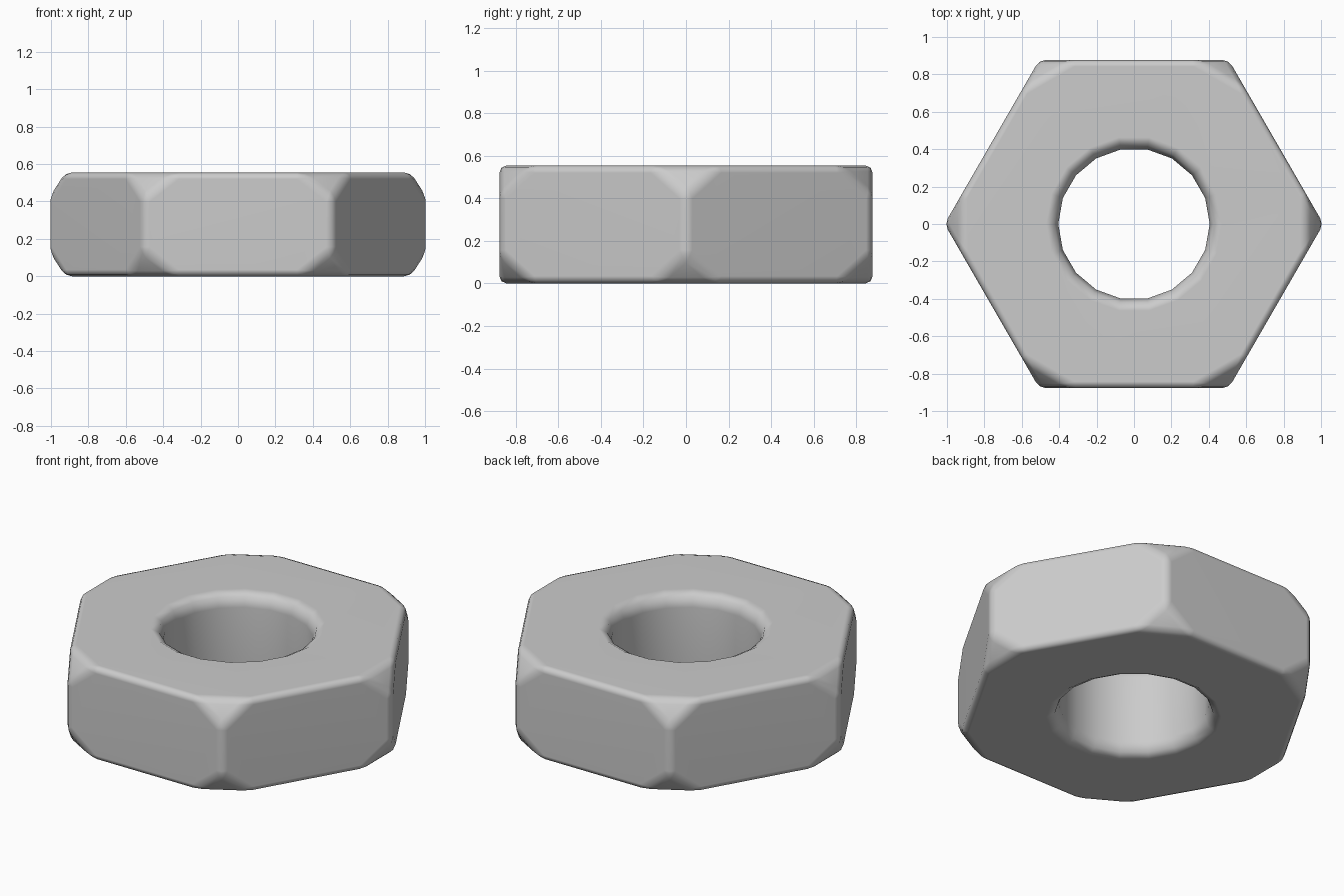
import bpy, bmesh
from math import cos, sin, radians, pi

if "Cube" in bpy.data.objects:
    bpy.data.objects.remove(bpy.data.objects["Cube"], do_unlink=True)

HEIGHT, CORNER_R, HOLE_R, SIDES = 0.555, 1.013, 0.405, 18

steel = bpy.data.materials.new("grey steel")
steel.use_nodes = True
steel.diffuse_color = (0.6, 0.6, 0.6, 1)
steel.node_tree.nodes["Principled BSDF"].inputs["Base Color"].default_value = (0.6, 0.6, 0.6, 1)


def add_object(name, bm):
    bmesh.ops.recalc_face_normals(bm, faces=bm.faces)
    mesh = bpy.data.meshes.new(name)
    bm.to_mesh(mesh)
    bm.free()
    mesh.materials.append(steel)
    obj = bpy.data.objects.new(name, mesh)
    bpy.context.collection.objects.link(obj)
    return obj


# Hexagonal body with its corners cut at a slant, top and bottom
bm = bmesh.new()
cut_along, cut_down = 0.18, 0.14
for i in range(6):
    a = radians(60 * i)
    x, y = CORNER_R * cos(a), CORNER_R * sin(a)
    for z in (cut_down, HEIGHT - cut_down):
        bm.verts.new((x, y, z))
    for turn in (120, -120):
        b = a + radians(turn)
        for z in (0, HEIGHT):
            bm.verts.new((x + cut_along * cos(b), y + cut_along * sin(b), z))
bmesh.ops.convex_hull(bm, input=bm.verts)
bmesh.ops.dissolve_limit(bm, angle_limit=radians(1), verts=bm.verts, edges=bm.edges)
nut = add_object("hex_nut", bm)

# Threadless bore, flared at both mouths
bm = bmesh.new()
profile = [(0.54, -0.06), (0.47, 0), (0.425, 0.025), (HOLE_R, 0.08)]
profile += [(r, HEIGHT - z) for r, z in reversed(profile)]
rings = [[bm.verts.new((r * cos(2 * pi * k / SIDES), r * sin(2 * pi * k / SIDES), z))
          for k in range(SIDES)] for r, z in profile]
for low, high in zip(rings, rings[1:]):
    for k in range(SIDES):
        n = (k + 1) % SIDES
        bm.faces.new((low[k], low[n], high[n], high[k]))
bm.faces.new(rings[0])
bm.faces.new(rings[-1])
cutter = add_object("bore_cutter", bm)
cutter.hide_render = True
cutter.hide_set(True)

# Rounded edges, then the bore
bevel = nut.modifiers.new("rounded edges", "BEVEL")
bevel.width = 0.035
bevel.segments = 2
bevel.limit_method = "ANGLE"
bevel.angle_limit = radians(15)
bore = nut.modifiers.new("bore", "BOOLEAN")
bore.operation = "DIFFERENCE"
bore.solver = "EXACT"
bore.object = cutter

# Smooth shading that keeps the broad faces flat
bpy.ops.object.select_all(action="DESELECT")
nut.select_set(True)
bpy.context.view_layer.objects.active = nut
for mod in ("rounded edges", "bore"):
    bpy.ops.object.modifier_apply(modifier=mod)
bpy.data.objects.remove(cutter, do_unlink=True)
bpy.ops.object.shade_smooth_by_angle(angle=radians(60))
weighted = nut.modifiers.new("flat face normals", "WEIGHTED_NORMAL")
weighted.keep_sharp = True
